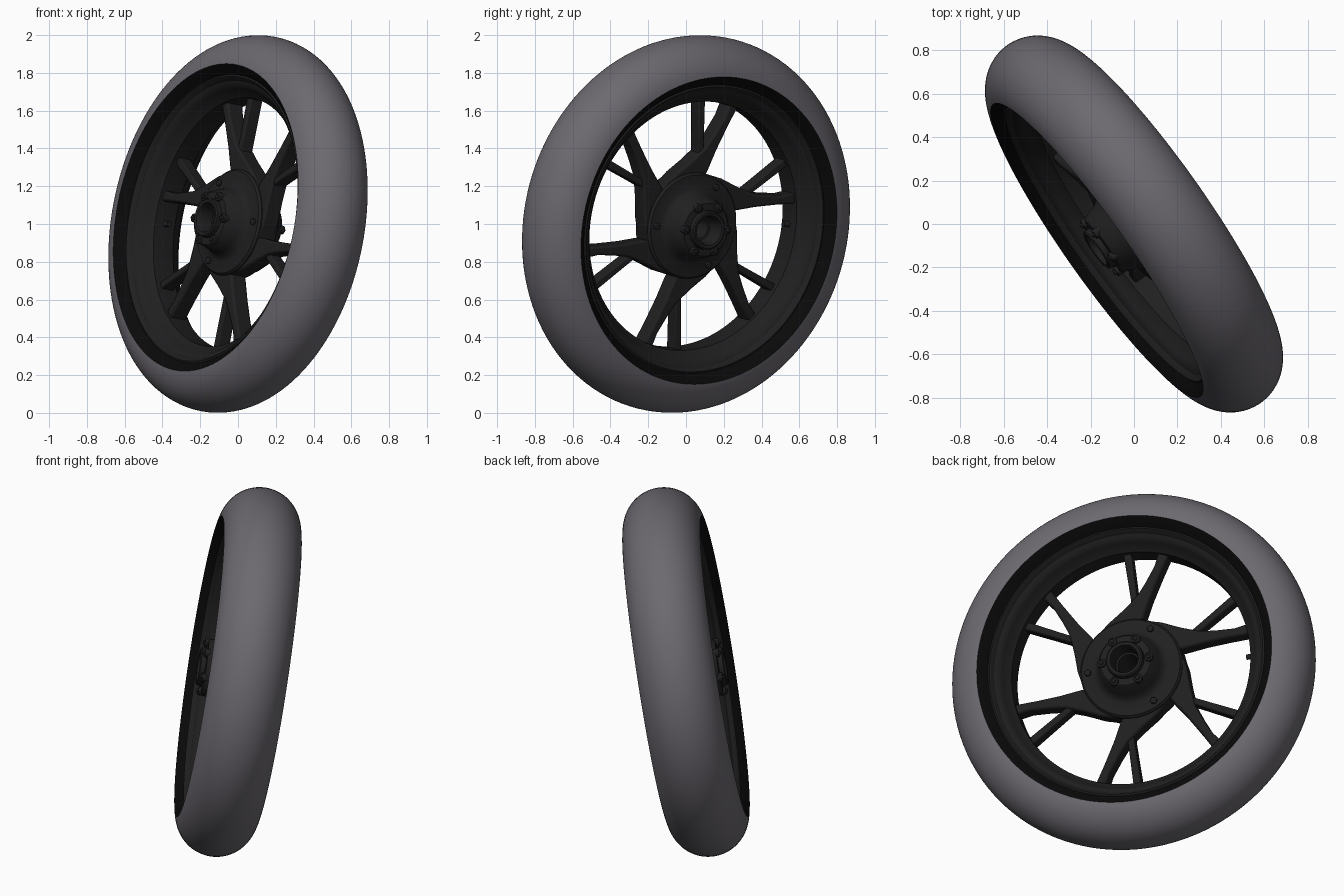
import bpy, bmesh
from math import sin, cos, radians, pi
from mathutils import Matrix, Vector

if "Cube" in bpy.data.objects:
    bpy.data.objects.remove(bpy.data.objects["Cube"])

# Wheel frame: local z is the axle, local y is the tilted "up"
axle = Vector((0.805, 0.57, -0.164)).normalized()
up = (Vector((0, 0, 1)) - axle * axle.z).normalized()
side = up.cross(axle)
FRAME = Matrix((side, up, axle)).transposed().to_4x4()
FRAME.translation = (0, 0, 1)


def material(name, c):
    m = bpy.data.materials.new(name)
    m.diffuse_color = (*c, 1)
    m.use_nodes = True
    m.node_tree.nodes["Principled BSDF"].inputs["Base Color"].default_value = m.diffuse_color
    return m


RUBBER = material("tyre_grey", (0.15, 0.14, 0.16))
LIP = material("lip_black", (0.003, 0.003, 0.003))
ALLOY = material("alloy_dark", (0.014, 0.014, 0.014))


def finish(name, bm, mat, angle=35, bevel=0):
    bmesh.ops.recalc_face_normals(bm, faces=bm.faces)
    me = bpy.data.meshes.new(name)
    bm.to_mesh(me)
    bm.free()
    ob = bpy.data.objects.new(name, me)
    bpy.context.collection.objects.link(ob)
    me.materials.append(mat)
    ob.matrix_world = FRAME
    bpy.ops.object.select_all(action='DESELECT')
    ob.select_set(True)
    bpy.context.view_layer.objects.active = ob
    bpy.ops.object.shade_smooth_by_angle(angle=radians(angle))
    if bevel:
        b = ob.modifiers.new("bevel", 'BEVEL')
        b.width, b.segments, b.limit_method = bevel, 2, 'ANGLE'
        b.angle_limit = radians(40)
    return ob


def lathe(name, prof, mat, closed=False, n=128):
    """Spin (radius, axial) points about the axle."""
    bm = bmesh.new()
    rings = [[bm.verts.new((r * cos(2 * pi * i / n), r * sin(2 * pi * i / n), a))
              for i in range(n)] for r, a in prof]
    pairs = list(zip(rings, rings[1:]))
    if closed:
        pairs.append((rings[-1], rings[0]))
    for p, q in pairs:
        for i in range(n):
            j = (i + 1) % n
            bm.faces.new((p[i], p[j], q[j], q[i]))
    return finish(name, bm, mat)


def mirrored(half):
    """Half profile from outside to the centre plane, continued on the other side."""
    tail = [(r, -a) for r, a in reversed(half) if abs(a) > 1e-6]
    return half + tail


def prism(bm, pts, h, turn):
    """Flat outline extruded to +-h along the axle, turned about it."""
    rot = Matrix.Rotation(turn, 3, 'Z')
    vs = [bm.verts.new(rot @ Vector((x, y, -h))) for x, y in pts]
    f = bm.faces.new(vs)
    ext = bmesh.ops.extrude_face_region(bm, geom=[f])["geom"]
    bmesh.ops.translate(bm, vec=(0, 0, 2 * h),
                        verts=[v for v in ext if isinstance(v, bmesh.types.BMVert)])


def polar(pts):
    return [(r * cos(radians(t)), r * sin(radians(t))) for t, r in pts]


def pins(name, count, radius, ring, a0, a1, start=0):
    """Round bolts on both faces of the hub."""
    bm = bmesh.new()
    for s in (1, -1):
        for k in range(count):
            t = start + 2 * pi * k / count
            m = Matrix.Translation((ring * cos(t), ring * sin(t), s * (a0 + a1) / 2))
            bmesh.ops.create_cone(bm, cap_ends=True, segments=16, radius1=radius,
                                  radius2=radius, depth=a1 - a0, matrix=m)
    return finish(name, bm, ALLOY, bevel=0.004)


# Tyre: round section, open towards the rim
tyre = [(0.795 + 0.215 * sin(t), 0.215 * cos(t))
        for t in (radians(8 + 164 * i / 40) for i in range(41))]
lathe("tyre", tyre, RUBBER)

# Black bead between tyre and rim, one on each side
for s, label in ((1, "right"), (-1, "left")):
    lathe("tyre_bead_" + label,
          [(0.825, 0.2129 * s), (0.815, 0.206 * s), (0.79, 0.185 * s), (0.762, 0.155 * s)], LIP)

# Rim: stepped inner wall and well behind it
inner = [(0.775, 0.150), (0.774, 0.168), (0.765, 0.172), (0.757, 0.165), (0.745, 0.145),
         (0.722, 0.135), (0.708, 0.115), (0.690, 0.085), (0.668, 0.065), (0.664, 0.0)]
outer = [(0.69, 0.0), (0.695, 0.06), (0.735, 0.11), (0.745, 0.14)]
lathe("rim", mirrored(inner) + [(r, -a) for r, a in reversed(outer)] + outer[1:],
      ALLOY, closed=True)

# Six swept blades, each with a thin strut branching off
blade = polar([(70, 0.675), (71.5, 0.55), (73.5, 0.42), (75.5, 0.30), (85, 0.2), (130, 0.2),
               (140, 0.285), (115, 0.305), (97, 0.345), (84, 0.42), (79, 0.50), (75.5, 0.60),
               (75, 0.675)])
strut = [(0.022, 0.675), (-0.022, 0.675), (-0.002, 0.5), (0.012, 0.37), (0.055, 0.37), (0.042, 0.43)]
bm = bmesh.new()
for k in range(6):
    prism(bm, blade, 0.05, k * pi / 3)
finish("spoke_blades", bm, ALLOY, bevel=0.012)
bm = bmesh.new()
for k in range(6):
    prism(bm, strut, 0.038, k * pi / 3)
finish("spoke_struts", bm, ALLOY, bevel=0.008)

# Hub: disc, tapering drum and hollow end rings
hub = [(0.285, 0.0), (0.285, 0.055), (0.275, 0.068), (0.21, 0.07), (0.19, 0.08), (0.172, 0.11),
       (0.152, 0.175), (0.142, 0.185), (0.105, 0.187), (0.103, 0.212), (0.095, 0.218),
       (0.08, 0.215), (0.072, 0.195), (0.07, 0.12), (0.06, 0.118), (0.06, 0.0)]
lathe("hub", hub[:0:-1] + [(0.285, 0.0)] + [(r, -a) for r, a in hub[1:]], ALLOY, n=96)
pins("hub_bolt_bosses", 6, 0.024, 0.132, 0.15, 0.2)
pins("hub_bolts", 6, 0.012, 0.132, 0.19, 0.21)
pins("disc_bolts", 3, 0.018, 0.24, 0.05, 0.082, pi / 3)

# Valve stem on the inside of the rim
bm = bmesh.new()
bmesh.ops.create_cone(bm, cap_ends=True, segments=16, radius1=0.018, radius2=0.014, depth=0.05,
                      matrix=Matrix.Translation((0.655, 0, 0)) @ Matrix.Rotation(-pi / 2, 4, 'Y'))
finish("valve_stem", bm, ALLOY)
